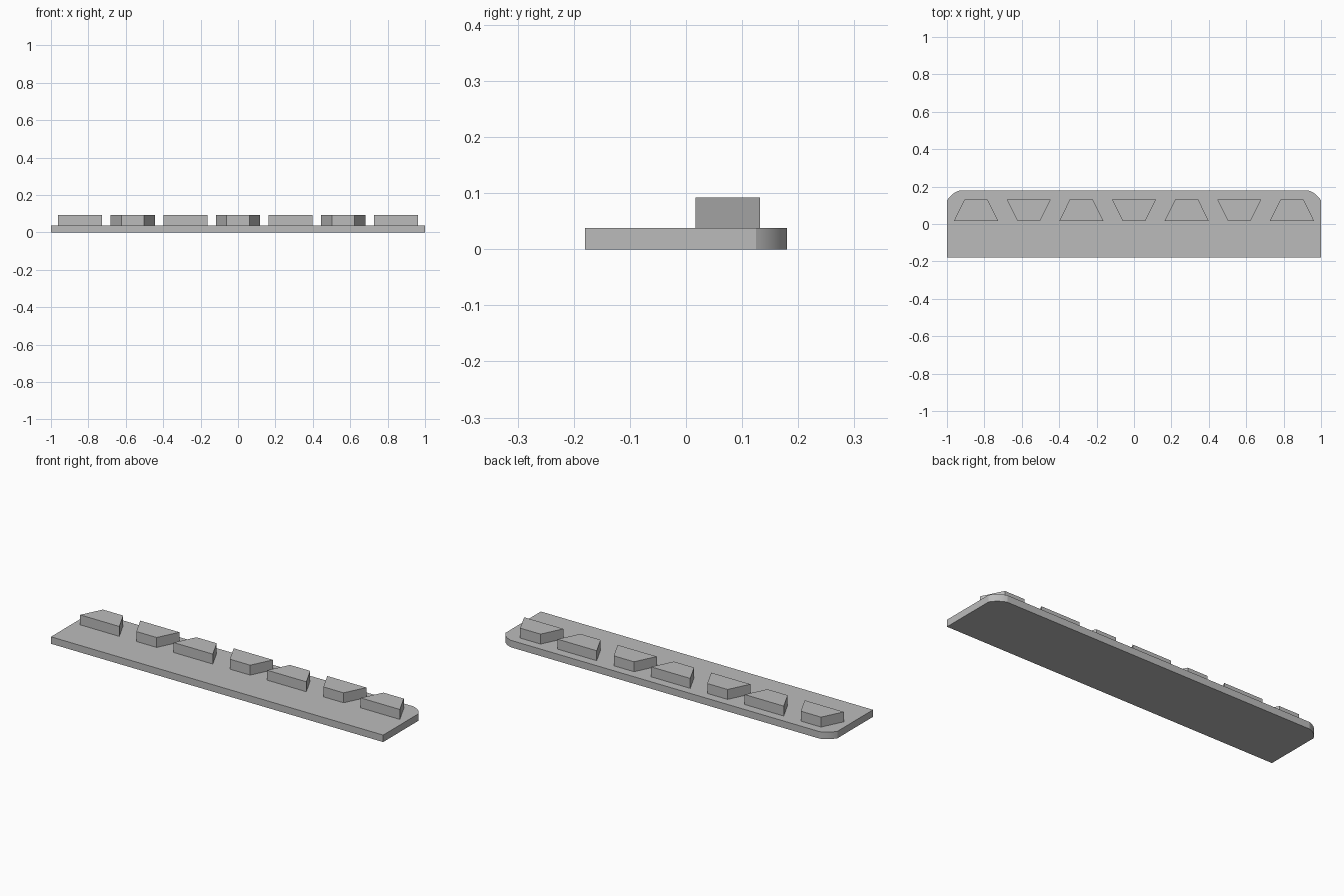
import bpy, bmesh, math

cube = bpy.data.objects.get("Cube")
if cube:
    bpy.data.objects.remove(cube, do_unlink=True)

grey = bpy.data.materials.new("plain grey")
grey.use_nodes = True
colour = (0.5, 0.5, 0.5, 1.0)
grey.diffuse_color = colour
grey.node_tree.nodes["Principled BSDF"].inputs["Base Color"].default_value = colour


def prism(name, outline, bottom, top):
    """Extrude a counter-clockwise outline from bottom to top."""
    bm = bmesh.new()
    face = bm.faces.new([bm.verts.new((x, y, bottom)) for x, y in outline])
    new = bmesh.ops.extrude_face_region(bm, geom=[face])["geom"]
    verts = [v for v in new if isinstance(v, bmesh.types.BMVert)]
    bmesh.ops.translate(bm, verts=verts, vec=(0, 0, top - bottom))
    bmesh.ops.recalc_face_normals(bm, faces=bm.faces)
    mesh = bpy.data.meshes.new(name)
    bm.to_mesh(mesh)
    bm.free()
    mesh.materials.append(grey)
    obj = bpy.data.objects.new(name, mesh)
    bpy.context.collection.objects.link(obj)
    return obj


# Base plate with shallow arcs on the two back corners
side, back, arc_x, arc_y = 1.0, 0.18, 0.93, 0.125
chord = math.hypot(side - arc_x, back - arc_y)
mid = math.atan2(side - arc_x, back - arc_y)
half = math.radians(22)
radius = chord / (2 * math.sin(half))
cx = (side + arc_x) / 2 - radius * math.cos(half) * math.cos(mid)
cy = (back + arc_y) / 2 - radius * math.cos(half) * math.sin(mid)
steps = 10
angles = [mid - half + 2 * half * i / steps for i in range(steps + 1)]
arc = [(cx + radius * math.cos(a), cy + radius * math.sin(a)) for a in angles]
outline = [(-side, -back), (side, -back)] + arc + [(-x, y) for x, y in reversed(arc)]
plate = prism("base_plate", outline, 0, 0.038)
bpy.ops.object.select_all(action="DESELECT")
plate.select_set(True)
bpy.context.view_layer.objects.active = plate
bpy.ops.object.shade_smooth_by_angle(angle=math.radians(12))

# Row of trapezoid blocks, alternately turned around
wide, narrow, near, far = 0.118, 0.061, 0.017, 0.132
for i in range(7):
    x = (i - 3) * 0.2815
    front, rear = (wide, narrow) if i % 2 == 0 else (narrow, wide)
    prism(f"trapezoid_block_{i + 1}",
          [(x - front, near), (x + front, near), (x + rear, far), (x - rear, far)],
          0.038, 0.092)
